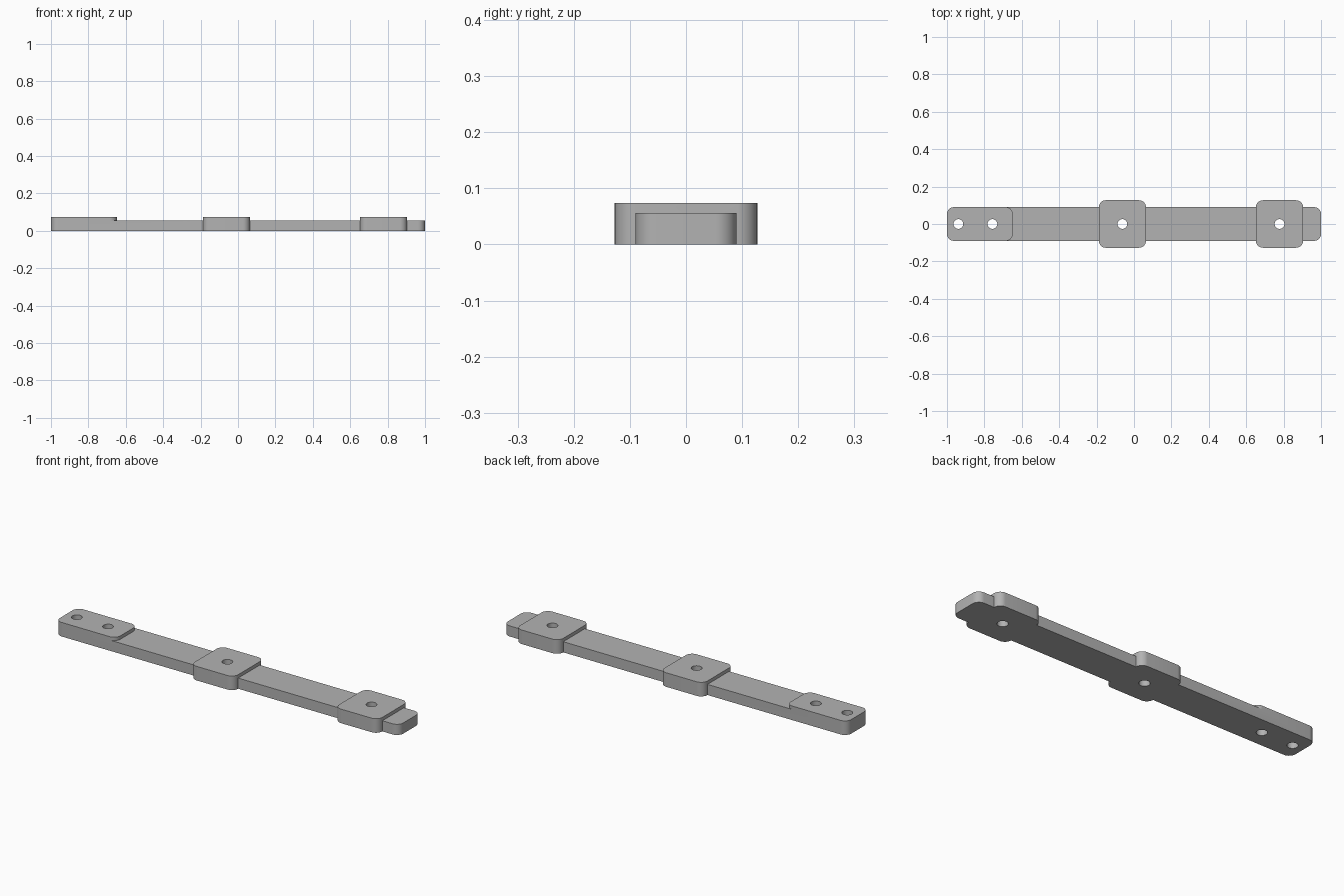
import bpy
import bmesh
from math import sin, cos, pi, radians

cube = bpy.data.objects.get("Cube")
if cube:
    bpy.data.objects.remove(cube, do_unlink=True)

grey = bpy.data.materials.new("plain grey")
grey.use_nodes = True
grey.diffuse_color = (0.45, 0.45, 0.45, 1)
grey.node_tree.nodes["Principled BSDF"].inputs["Base Color"].default_value = grey.diffuse_color


def prism(name, outline, z0, z1):
    """Extrude a closed outline from z0 to z1."""
    bm = bmesh.new()
    base = bm.faces.new([bm.verts.new((x, y, z0)) for x, y in outline])
    top = bmesh.ops.extrude_face_region(bm, geom=[base])["geom"]
    bmesh.ops.translate(bm, vec=(0, 0, z1 - z0),
                        verts=[v for v in top if isinstance(v, bmesh.types.BMVert)])
    bmesh.ops.recalc_face_normals(bm, faces=bm.faces)
    mesh = bpy.data.meshes.new(name)
    bm.to_mesh(mesh)
    bm.free()
    mesh.materials.append(grey)
    obj = bpy.data.objects.new(name, mesh)
    bpy.context.collection.objects.link(obj)
    return obj


def arc(cx, cy, r, start, sweep, steps):
    return [(cx + r * cos(start + sweep * i / steps),
             cy + r * sin(start + sweep * i / steps)) for i in range(steps + 1)]


def rounded_plate(name, x0, x1, half, z0, z1, r=0.037):
    corners = [(x1 - r, half - r), (x0 + r, half - r),
               (x0 + r, r - half), (x1 - r, r - half)]
    outline = [p for i, (cx, cy) in enumerate(corners)
               for p in arc(cx, cy, r, i * pi / 2, pi / 2, 10)]
    return prism(name, outline, z0, z1)


def combine(target, tool, operation):
    mod = target.modifiers.new(tool.name, 'BOOLEAN')
    mod.operation = operation
    mod.solver = 'EXACT'
    mod.object = tool
    bpy.context.view_layer.objects.active = target
    bpy.ops.object.modifier_apply(modifier=mod.name)
    bpy.data.objects.remove(tool, do_unlink=True)


BAR_TOP, PAD_TOP = 0.056, 0.074

# Long bar, with the raised end plate and the two wide pads fused on
bar = rounded_plate("mounting_bar", -1, 1, 0.09, 0, BAR_TOP)
combine(bar, rounded_plate("end_plate", -1, -0.648, 0.09, BAR_TOP, PAD_TOP), 'UNION')
combine(bar, rounded_plate("middle_pad", -0.188, 0.064, 0.127, 0, PAD_TOP), 'UNION')
combine(bar, rounded_plate("end_pad", 0.652, 0.904, 0.127, 0, PAD_TOP), 'UNION')

# Screw holes through the full thickness
for x in (-0.939, -0.757, -0.062, 0.778):
    circle = arc(x, 0, 0.026, 0, 2 * pi, 32)[:-1]
    combine(bar, prism("screw_hole", circle, -0.1, 0.2), 'DIFFERENCE')

# Smooth rounded corners and holes, crisp edges
bpy.ops.object.select_all(action='DESELECT')
bar.select_set(True)
bpy.context.view_layer.objects.active = bar
bpy.ops.object.shade_smooth_by_angle(angle=radians(30))
